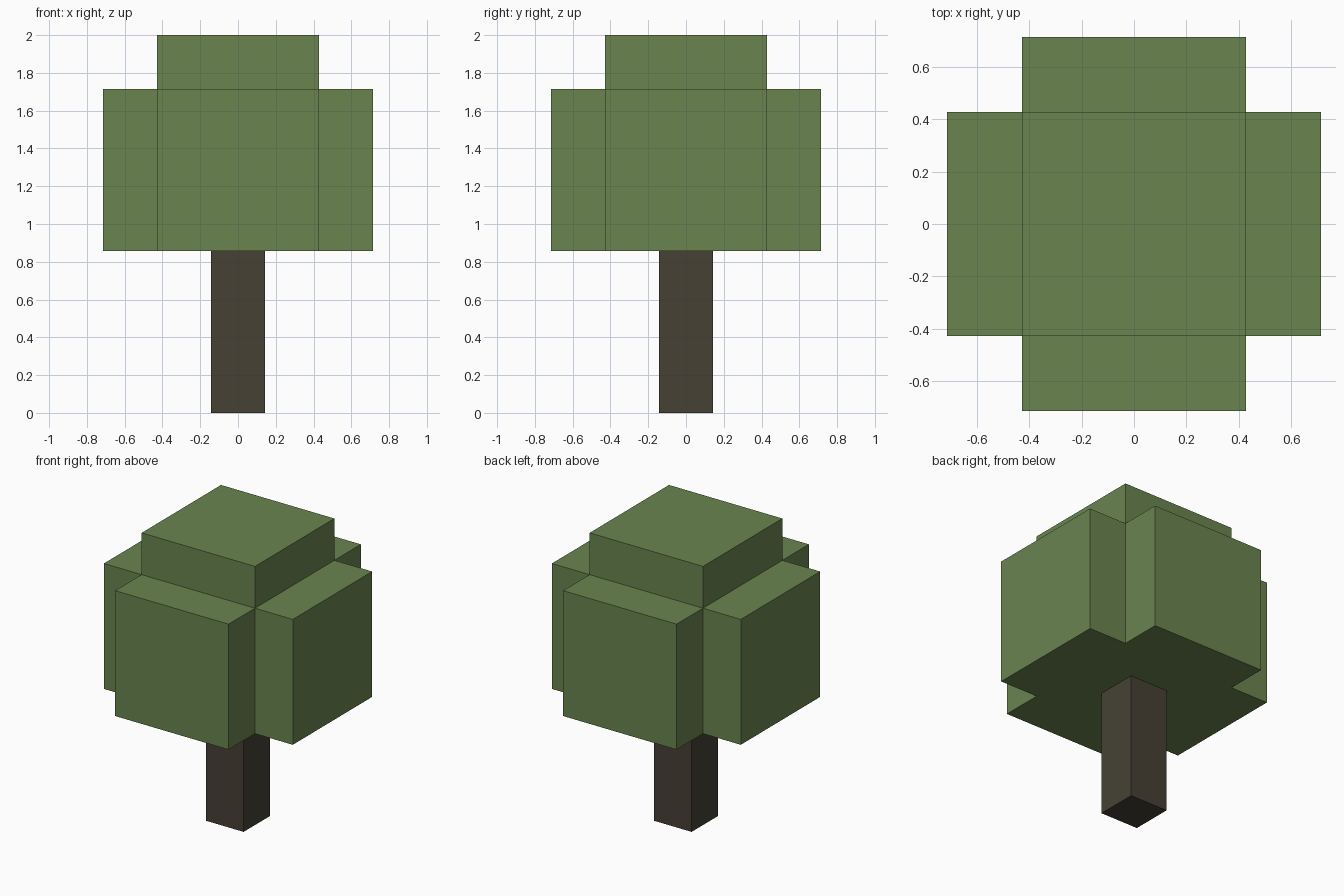
import bpy
import bmesh
from mathutils import Matrix, Vector

default = bpy.data.objects.get("Cube")
if default:
    bpy.data.objects.remove(default, do_unlink=True)

U = 2 / 14  # block unit: the tree is 14 units tall


def make_material(name, rgb):
    mat = bpy.data.materials.new(name)
    mat.use_nodes = True
    colour = (*rgb, 1)
    mat.diffuse_color = colour
    bsdf = next(n for n in mat.node_tree.nodes if n.type == 'BSDF_PRINCIPLED')
    bsdf.inputs["Base Color"].default_value = colour
    return mat


def box(bm, size, z_bottom):
    """Add a box centred on the z axis, resting on z_bottom."""
    place = Matrix.Translation((0, 0, z_bottom + size[2] / 2))
    bmesh.ops.create_cube(bm, size=1, matrix=place @ Matrix.Diagonal((*size, 1)))


def finish(bm, name, mat):
    bm.normal_update()
    mesh = bpy.data.meshes.new(name)
    bm.to_mesh(mesh)
    bm.free()
    mesh.materials.append(mat)
    obj = bpy.data.objects.new(name, mesh)
    bpy.context.collection.objects.link(obj)
    return obj


leaf_green = make_material("leaf green", (0.144, 0.231, 0.078))
bark_brown = make_material("bark brown", (0.061, 0.053, 0.036))

# Trunk: square post
bm = bmesh.new()
box(bm, (2 * U, 2 * U, 6 * U), 0)
finish(bm, "trunk", bark_brown)

# Foliage: cube with its four sides and top pushed out, flat underneath
bm = bmesh.new()
box(bm, (6 * U, 6 * U, 6 * U), 6 * U)
bm.normal_update()
outward = [f for f in bm.faces if f.normal.z > -0.5]
for face in outward:
    direction = Vector(face.normal)
    cap = bmesh.ops.extrude_discrete_faces(bm, faces=[face])["faces"][0]
    bmesh.ops.translate(bm, verts=cap.verts, vec=direction * 2 * U)
finish(bm, "foliage", leaf_green)
